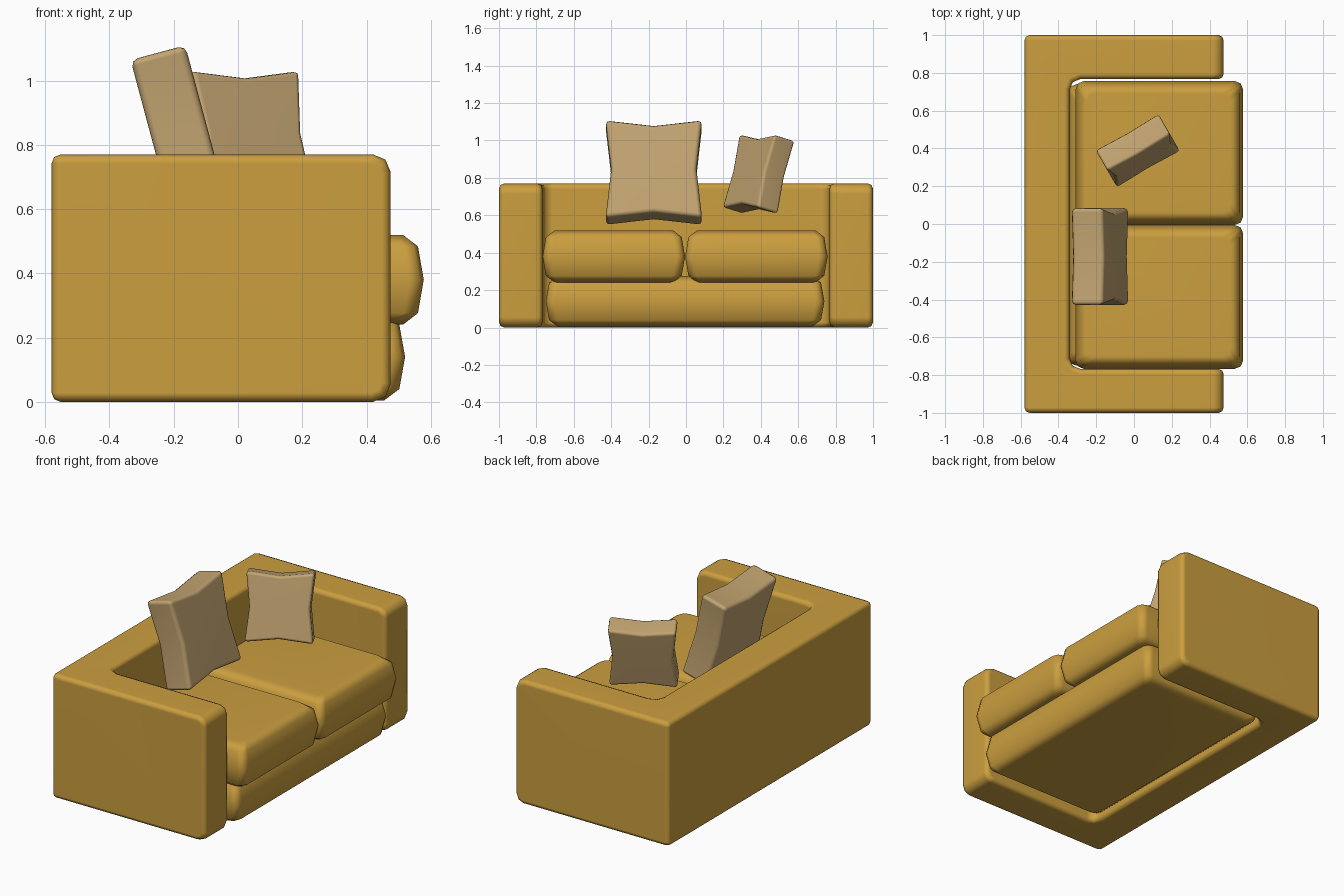
import bpy, bmesh, math

if "Cube" in bpy.data.objects:
    bpy.data.objects.remove(bpy.data.objects["Cube"])


def material(name, rgb):
    m = bpy.data.materials.new(name)
    m.diffuse_color = (*rgb, 1)
    m.use_nodes = True
    m.node_tree.nodes["Principled BSDF"].inputs["Base Color"].default_value = m.diffuse_color
    return m


MUSTARD = material("mustard fabric", (0.60, 0.345, 0.05))
TAN = material("tan fabric", (0.54, 0.37, 0.165))


def finish(name, bm, mat, bevel=0, segments=2, limit=50):
    bmesh.ops.recalc_face_normals(bm, faces=bm.faces[:])
    me = bpy.data.meshes.new(name)
    bm.to_mesh(me)
    bm.free()
    me.materials.append(mat)
    me.shade_smooth()
    ob = bpy.data.objects.new(name, me)
    bpy.context.collection.objects.link(ob)
    if bevel:
        mod = ob.modifiers.new("soft edges", 'BEVEL')
        mod.width, mod.segments = bevel, segments
        mod.limit_method, mod.angle_limit = 'ANGLE', math.radians(limit)
    wn = ob.modifiers.new("flat panels", 'WEIGHTED_NORMAL')
    wn.keep_sharp = False
    return ob


def prism(bm, points, depth):
    """Extrude a closed outline by a vector."""
    face = bm.faces.new([bm.verts.new(p) for p in points])
    ext = bmesh.ops.extrude_face_region(bm, geom=[face])
    verts = [v for v in ext["geom"] if isinstance(v, bmesh.types.BMVert)]
    bmesh.ops.translate(bm, verts=verts, vec=depth)


# U-shaped frame: back and both arms in one body
BACK, INNER, FRONT, ARM, TOP = -0.58, -0.34, 0.475, 0.767, 0.77
bm = bmesh.new()
outline = [(BACK, -1), (FRONT, -1), (FRONT, -ARM), (INNER, -ARM),
           (INNER, ARM), (FRONT, ARM), (FRONT, 1), (BACK, 1)]
prism(bm, [(x, y, 0) for x, y in outline], (0, 0, TOP))
soft = []
for e in bm.edges:
    a, b = e.verts[0].co, e.verts[1].co
    arm_front = abs(a.x - FRONT) < 1e-4 and abs(b.x - FRONT) < 1e-4 and abs(a.z - b.z) < 1e-4
    inner_corner = abs(a.x - INNER) < 1e-4 and abs(b.x - INNER) < 1e-4 and abs(a.z - b.z) > 0.1
    if arm_front or inner_corner:
        soft.append(e)
bmesh.ops.bevel(bm, geom=soft, offset=0.055, segments=2, profile=0.5, affect='EDGES')
finish("sofa_frame", bm, MUSTARD, bevel=0.028, segments=2)


def cushion(name, x0, x1, y0, y1, z0, z1, radius=0.045):
    """Bulging slab made from stacked rounded rectangles."""
    bm = bmesh.new()
    rings = []
    for t, inset in ((0, 0.065), (0.13, 0.018), (0.5, 0), (0.87, 0.018), (1, 0.065)):
        ring = []
        corners = ((x1, y1, -1, -1), (x0, y1, 1, -1), (x0, y0, 1, 1), (x1, y0, -1, 1))
        for i, (cx, cy, sx, sy) in enumerate(corners):
            for k in range(3):
                a = math.radians(90 * i + 45 * k)
                ring.append(bm.verts.new((cx + sx * (inset + radius) + radius * math.cos(a),
                                          cy + sy * (inset + radius) + radius * math.sin(a),
                                          z0 + t * (z1 - z0))))
        rings.append(ring)
    for lo, hi in zip(rings, rings[1:]):
        for i in range(len(lo)):
            j = (i + 1) % len(lo)
            bm.faces.new((lo[i], lo[j], hi[j], hi[i]))
    bm.faces.new(rings[0])
    bm.faces.new(rings[-1])
    finish(name, bm, MUSTARD)


# Base and two seat cushions
cushion("base", -0.35, 0.52, -0.75, 0.74, 0.005, 0.275)
cushion("seat_cushion_right", -0.31, 0.578, -0.767, -0.005, 0.24, 0.52)
cushion("seat_cushion_left", -0.31, 0.578, -0.005, 0.757, 0.24, 0.52)


def pillow(name, loc, yaw, scale):
    """Square pillow with pinched sides, leaning back."""
    w, h, t, p = 0.258, 0.27, 0.176, 0.03
    pts = [(-w, -h), (0, p - h), (w, -h), (w - p, 0), (w, h), (0, h - p), (-w, h), (p - w, 0)]
    bm = bmesh.new()
    prism(bm, [(-t / 2, y, z) for y, z in pts], (t, 0, 0))
    ob = finish(name, bm, TAN, bevel=0.022, segments=2)
    ob.location = loc
    ob.rotation_euler = (0, math.radians(-15), math.radians(yaw))
    ob.scale = (scale,) * 3


# Throw pillows
pillow("large_pillow", (-0.18, -0.172, 0.828), 0, 1)
pillow("small_pillow", (0.02, 0.388, 0.82), -60, 0.75)
